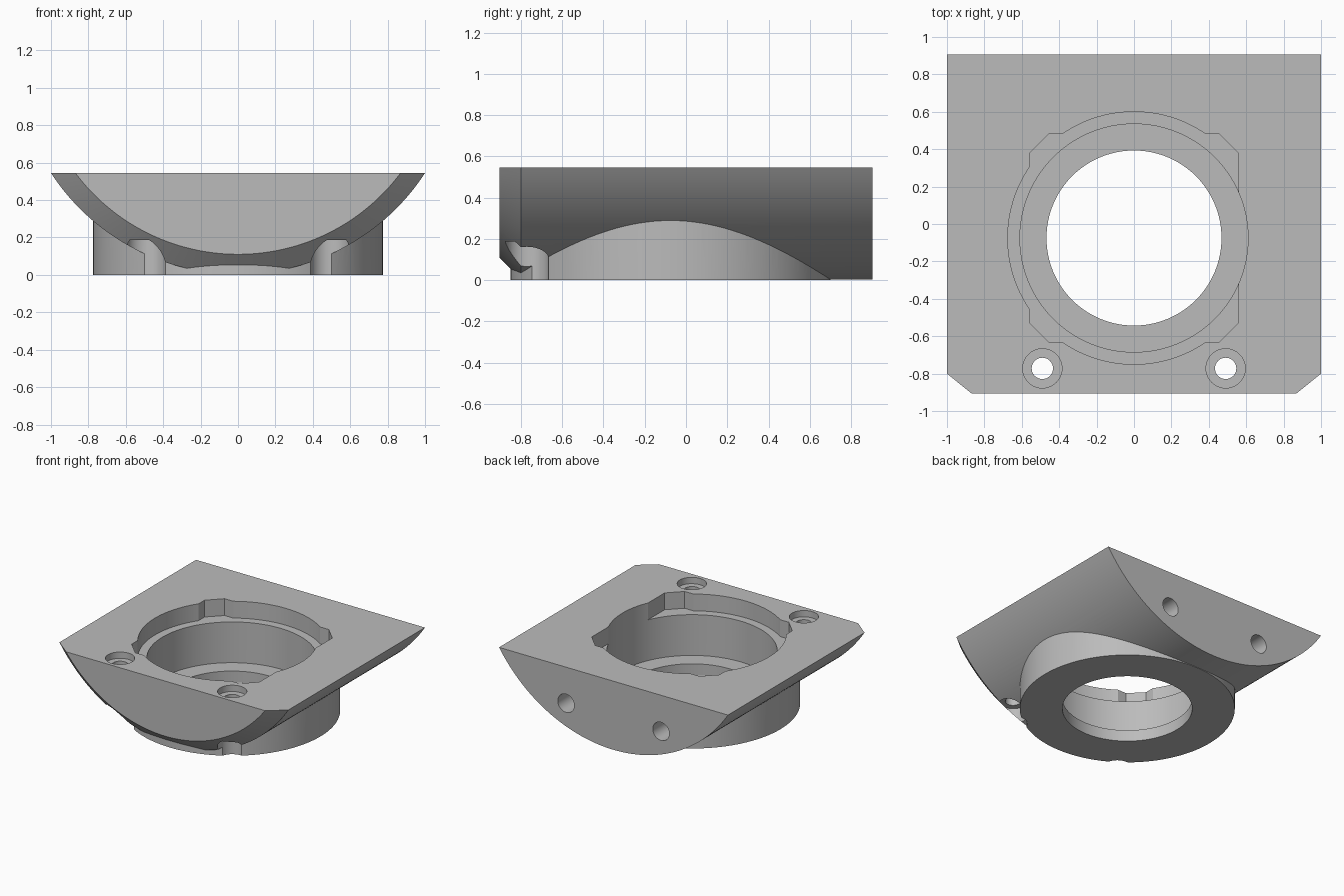
import bpy, bmesh, math

if "Cube" in bpy.data.objects:
    bpy.data.objects.remove(bpy.data.objects["Cube"])

TOP = 0.545          # height of the flat top
CY = -0.075          # centre line of the bore
AXIS_Z = 1.197       # axis height of the rounded underside

grey = bpy.data.materials.new("plain grey")
grey.diffuse_color = (0.5, 0.5, 0.5, 1)
grey.use_nodes = True
grey.node_tree.nodes["Principled BSDF"].inputs["Base Color"].default_value = grey.diffuse_color


def make_object(name, rings):
    """Skin a stack of equal-length closed rings into a capped solid."""
    bm = bmesh.new()
    loops = [[bm.verts.new(p) for p in ring] for ring in rings]
    n = len(loops[0])
    for a, b in zip(loops, loops[1:]):
        for i in range(n):
            j = (i + 1) % n
            bm.faces.new((a[i], a[j], b[j], b[i]))
    bm.faces.new(loops[0])
    bm.faces.new(loops[-1])
    bmesh.ops.recalc_face_normals(bm, faces=bm.faces)
    mesh = bpy.data.meshes.new(name)
    bm.to_mesh(mesh)
    bm.free()
    mesh.materials.append(grey)
    obj = bpy.data.objects.new(name, mesh)
    bpy.context.collection.objects.link(obj)
    return obj


def prism(name, outline, z0, z1):
    return make_object(name, [[(x, y, z) for x, y in outline] for z in (z0, z1)])


def circle(x, y, r, n):
    return [(x + r * math.cos(2 * math.pi * i / n),
             y + r * math.sin(2 * math.pi * i / n)) for i in range(n)]


def disc(name, x, y, r, z0, z1, n=96):
    return prism(name, circle(x, y, r, n), z0, z1)


def segment(y, r, n=72):
    """Circular segment below the flat top, at one station along y."""
    half = math.acos((AXIS_Z - TOP) / r)
    return [(r * math.sin(half * t), y, AXIS_Z - r * math.cos(half * t))
            for t in (2 * i / n - 1 for i in range(n + 1))]


# Rounded block with a bevelled front end
body = make_object("rounded_mount_body",
                   [segment(-0.905, 1.087), segment(-0.8, 1.194), segment(0.905, 1.194)])


def combine(other, operation):
    mod = body.modifiers.new(operation, 'BOOLEAN')
    mod.operation = operation
    mod.solver = 'EXACT'
    mod.object = other
    bpy.context.view_layer.objects.active = body
    bpy.ops.object.modifier_apply(modifier=mod.name)
    bpy.data.objects.remove(other)


# Round boss underneath
combine(disc("boss", 0, CY, 0.775, 0, 0.4, 128), 'UNION')

# Stepped bore
combine(disc("through_bore", 0, CY, 0.468, -0.2, 1), 'DIFFERENCE')
combine(disc("main_bore", 0, CY, 0.61, 0.09, 1), 'DIFFERENCE')

# Shallow recess: round, but flat on the right side
round_part = [(min(x, 0.558), y) for x, y in circle(0, CY, 0.675, 128)]
combine(prism("round_recess", round_part, 0.412, 1), 'DIFFERENCE')

# Shallow recess: square with cut corners
s, c = 0.558, 0.455
corners = [(s, c), (c, s), (-c, s), (-s, c), (-s, -c), (-c, -s), (c, -s), (s, -c)]
combine(prism("square_recess", [(x, y + CY) for x, y in corners], 0.412, 1), 'DIFFERENCE')

# Screw holes, counterbored above and below, and blind holes in the back
for side in (-1, 1):
    x, y = side * 0.49, -0.772
    combine(disc("screw_hole", x, y, 0.057, -0.2, 1, 40), 'DIFFERENCE')
    combine(disc("upper_counterbore", x, y, 0.105, TOP - 0.05, 1, 48), 'DIFFERENCE')
    combine(disc("lower_counterbore", x, y, 0.105, -0.2, 0.187, 48), 'DIFFERENCE')
    ring = circle(side * 0.415, 0.26, 0.072, 40)
    combine(make_object("back_hole", [[(px, py, pz) for px, pz in ring]
                                      for py in (0.6, 1.2)]), 'DIFFERENCE')

# Smooth the curved walls, keep the edges crisp
bpy.ops.object.select_all(action='DESELECT')
body.select_set(True)
bpy.context.view_layer.objects.active = body
bpy.ops.object.shade_smooth_by_angle(angle=math.radians(20))
